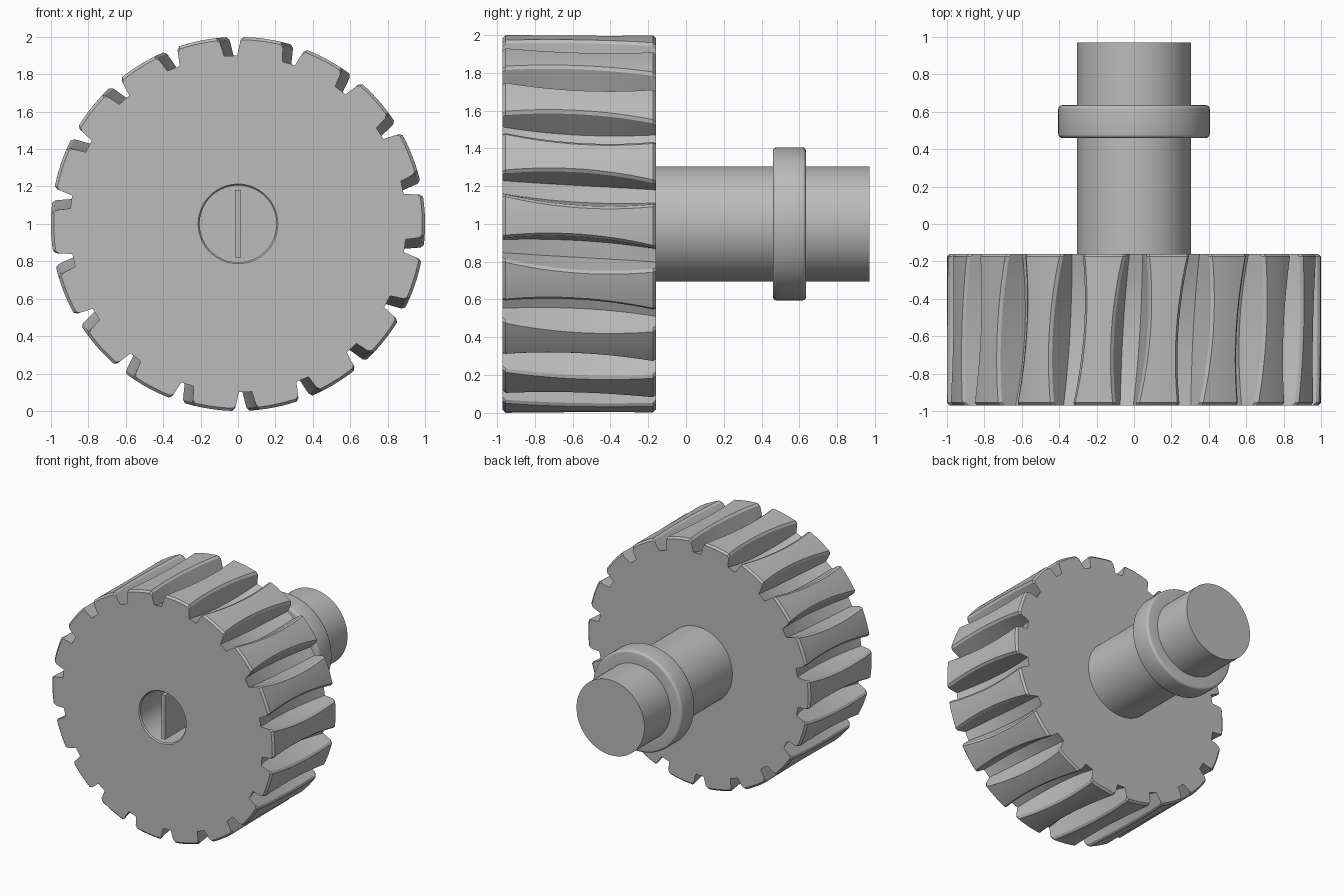
import bpy, bmesh
from math import sin, cos, radians, pi

if "Cube" in bpy.data.objects:
    bpy.data.objects.remove(bpy.data.objects["Cube"], do_unlink=True)

steel = bpy.data.materials.new("steel_grey")
steel.use_nodes = True
GREY = (0.5, 0.5, 0.5, 1)
steel.diffuse_color = GREY
steel.node_tree.nodes["Principled BSDF"].inputs["Base Color"].default_value = GREY

FRONT, REAR = -0.97, -0.16      # gear faces
TEETH, CHAMFER = 18, 0.015


def loft(name, rows):
    """Skin closed rings of (angle, radius, y) about the y axis; cap both ends."""
    bm = bmesh.new()
    rings = [[bm.verts.new((r * cos(a), y, 1 + r * sin(a))) for a, r, y in row] for row in rows]
    n = len(rings[0])
    for low, high in zip(rings, rings[1:]):
        for i in range(n):
            j = (i + 1) % n
            bm.faces.new((low[i], low[j], high[j], high[i]))
    bm.faces.new(rings[0])
    bm.faces.new(rings[-1])
    bmesh.ops.recalc_face_normals(bm, faces=bm.faces)
    return finish(name, bm)


def finish(name, bm):
    mesh = bpy.data.meshes.new(name)
    bm.to_mesh(mesh)
    bm.free()
    mesh.materials.append(steel)
    obj = bpy.data.objects.new(name, mesh)
    bpy.context.collection.objects.link(obj)
    bpy.ops.object.select_all(action="DESELECT")
    obj.select_set(True)
    bpy.context.view_layer.objects.active = obj
    bpy.ops.object.shade_smooth_by_angle(angle=radians(28))
    return obj


def gear_ring(y, shrink=0):
    """One cross-section: the gaps are deepest and widest mid-width, and twist along y."""
    u = (y - FRONT) / (REAR - FRONT)
    bulge = 1 - (2 * u - 1) ** 2
    root = 0.9 - 0.06 * bulge
    floor = (0.035 + 0.01 * bulge) / root
    wall = 0.055 + 0.035 * bulge
    edge = wall + CHAMFER
    pitch = 2 * pi / TEETH
    ring = []
    for k in range(TEETH):
        a = radians(92.5 - 3.2 * u) + k * pitch
        points = [(-floor, root), (floor, root), (wall, 1 - CHAMFER)]
        points += [(edge + (pitch - 2 * edge) * i / 6, 1) for i in range(7)]
        points.append((pitch - wall, 1 - CHAMFER))
        ring += [(a + da, r - (shrink if r > root else 0), y) for da, r in points]
    return ring


def circle_like(ring, radius, y):
    return [(a, radius, y) for a, r, _ in ring]


# Gear wheel with throated teeth and a blind bore in the front
first, last = gear_ring(FRONT, CHAMFER), gear_ring(REAR, CHAMFER)
STEPS = 14
inner_width = REAR - FRONT - 2 * CHAMFER
rows = [circle_like(first, 0.205, FRONT + 0.4),
        circle_like(first, 0.205, FRONT + 0.01),
        circle_like(first, 0.213, FRONT),
        first]
rows += [gear_ring(FRONT + CHAMFER + inner_width * i / STEPS) for i in range(STEPS + 1)]
rows += [last, circle_like(last, 0.3, REAR)]
loft("gear_wheel", rows)


def turned(name, profile, sides=96):
    return loft(name, [[(2 * pi * i / sides, r, y) for i in range(sides)] for r, y in profile])


# Shaft and its rounded collar
turned("shaft", [(0.305, REAR - 0.02), (0.305, 0.97)])
ROUND = 0.02
corner = [(ROUND * sin(i * pi / 8), ROUND * cos(i * pi / 8)) for i in range(5)]
collar = [(0.3, 0.46)]
collar += [(0.405 - ROUND + dr, 0.46 + ROUND - dy) for dr, dy in corner]
collar += [(0.405 - ROUND + dr, 0.635 - ROUND + dy) for dr, dy in reversed(corner)]
collar += [(0.3, 0.635)]
turned("collar", collar)

# Upright key plate inside the bore
bm = bmesh.new()
bmesh.ops.create_cube(bm, size=1)
for v in bm.verts:
    v.co = (v.co.x * 0.032, FRONT + 0.21 + v.co.y * 0.4, 1 + v.co.z * 0.36)
finish("key_plate", bm)
